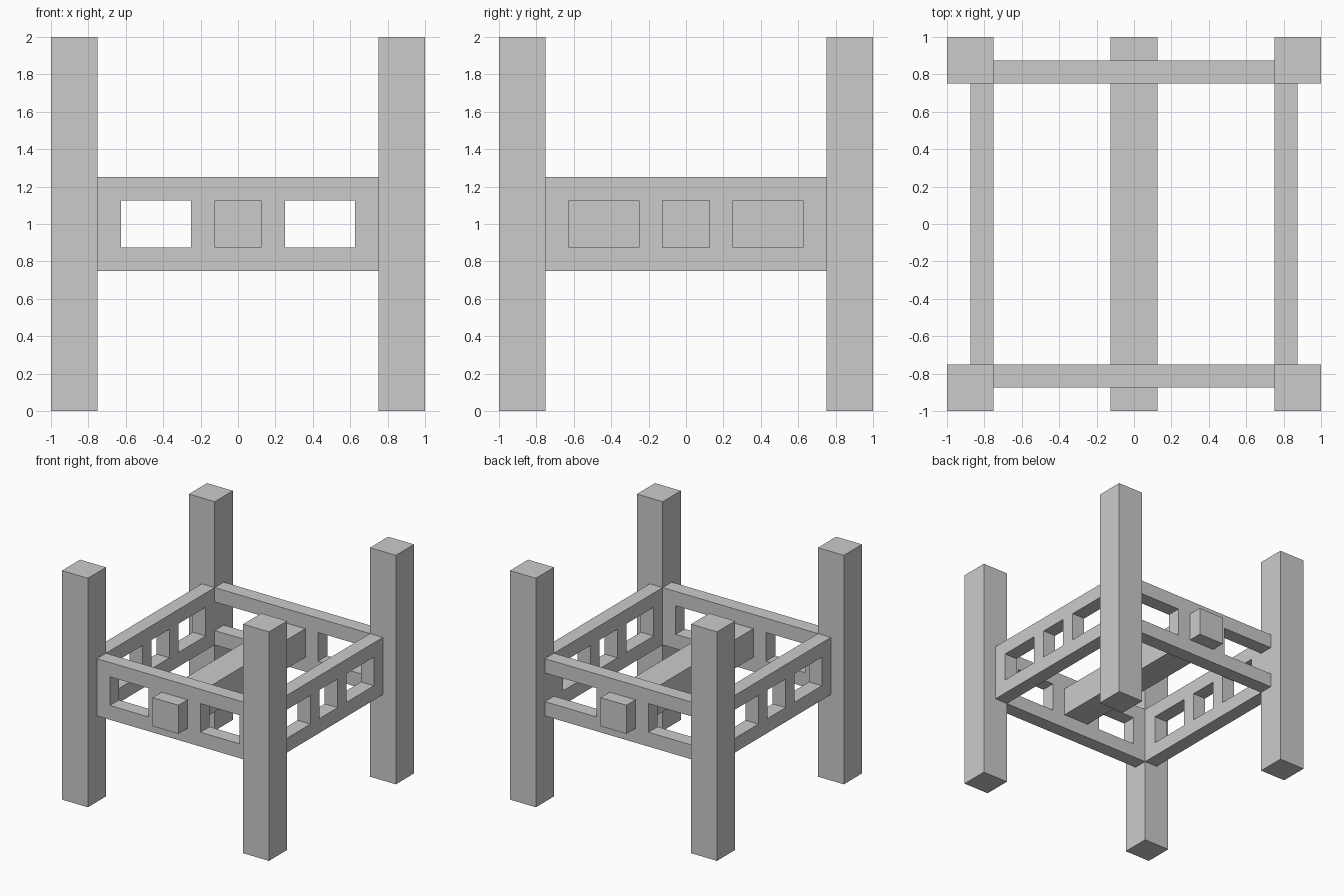
import bpy, bmesh, math
from mathutils import Vector, Matrix

if "Cube" in bpy.data.objects:
    bpy.data.objects.remove(bpy.data.objects["Cube"])


def finish(name, bm):
    bmesh.ops.recalc_face_normals(bm, faces=bm.faces)
    mesh = bpy.data.meshes.new(name)
    bm.to_mesh(mesh)
    bm.free()
    ob = bpy.data.objects.new(name, mesh)
    bpy.context.collection.objects.link(ob)
    return ob


def box(name, size, centre):
    bm = bmesh.new()
    bmesh.ops.create_cube(bm, size=1)
    bmesh.ops.scale(bm, vec=size, verts=bm.verts)
    bmesh.ops.translate(bm, vec=centre, verts=bm.verts)
    return finish(name, bm)


def panel(name, angle, open_ends=False):
    """Three-window panel for the front, turned about z to its own side."""
    xs = [-0.75, -0.625, -0.25, -0.125, 0.125, 0.25, 0.625, 0.75]
    zs = [0.75, 0.875, 1.125, 1.25]
    holes = {1, 3, 5} | ({0, 6} if open_ends else set())
    bm = bmesh.new()
    grid = [[bm.verts.new((x, -0.875, z)) for z in zs] for x in xs]
    for i in range(7):
        for k in range(3):
            if k == 1 and i in holes:
                continue
            bm.faces.new((grid[i][k], grid[i + 1][k],
                          grid[i + 1][k + 1], grid[i][k + 1]))
    ext = bmesh.ops.extrude_face_region(bm, geom=bm.faces[:], use_keep_orig=True)
    moved = [g for g in ext["geom"] if isinstance(g, bmesh.types.BMVert)]
    bmesh.ops.translate(bm, vec=(0, 0.125, 0), verts=moved)
    bmesh.ops.rotate(bm, cent=(0, 0, 0), verts=bm.verts,
                     matrix=Matrix.Rotation(math.radians(angle), 3, 'Z'))
    return finish(name, bm)


# Corner posts
for side_y, y in (("front", -0.875), ("back", 0.875)):
    for side_x, x in (("left", -0.875), ("right", 0.875)):
        box(f"{side_y}_{side_x}_post", (0.25, 0.25, 2), (x, y, 1))

# Windowed panels between the posts; the back one has no end uprights
panel("front_panel", 0)
panel("right_panel", 90)
panel("back_panel", 180, open_ends=True)
panel("left_panel", 270)

# Beam passing through the front and back panels
box("centre_beam", (0.25, 2, 0.25), (0, 0, 1))
